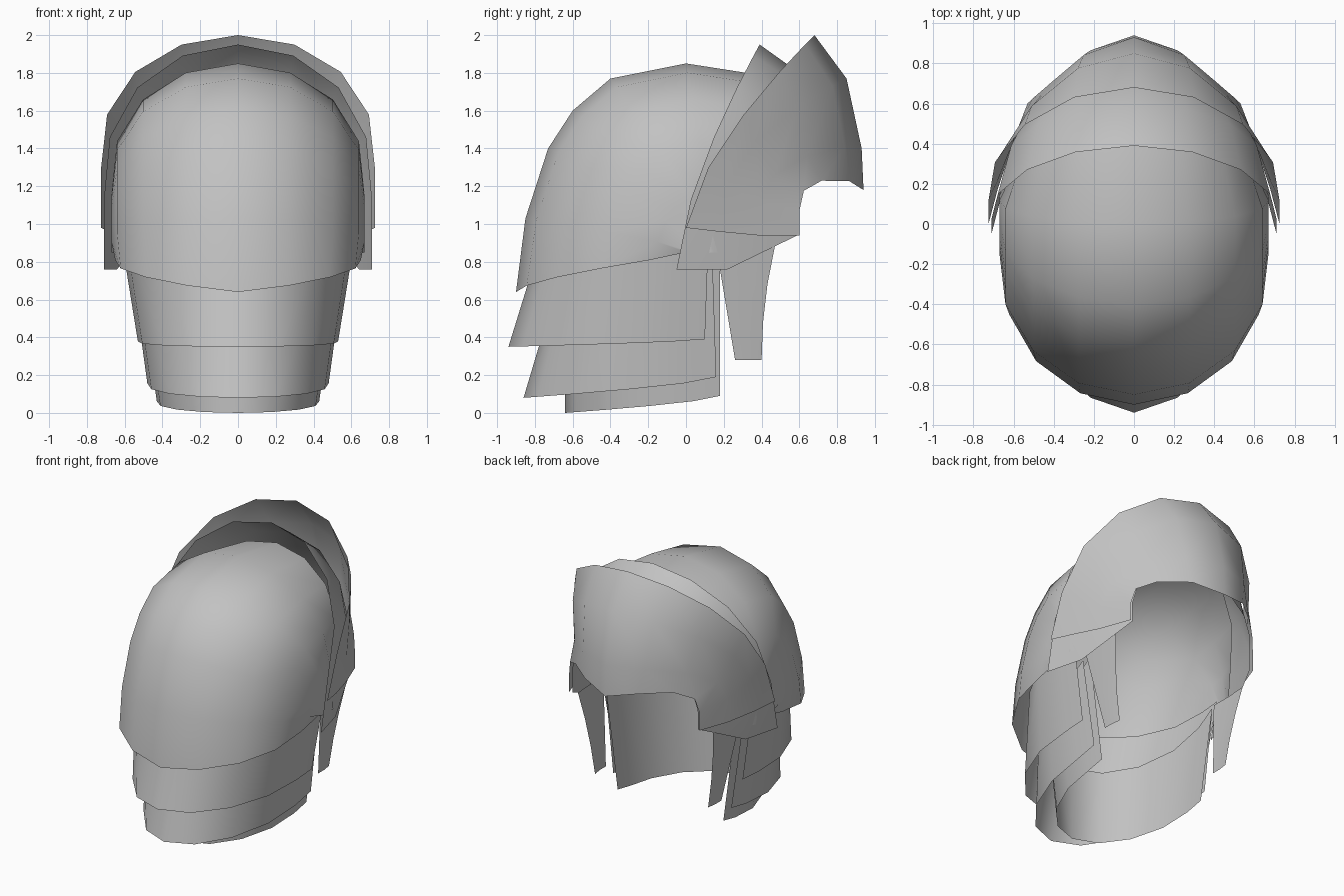
import bpy
import bmesh
import math
from mathutils import Vector

default_cube = bpy.data.objects.get("Cube")
if default_cube:
    bpy.data.objects.remove(default_cube, do_unlink=True)

steel = bpy.data.materials.new("plain_grey_steel")
steel.use_nodes = True
steel_colour = (0.54, 0.54, 0.54, 1)
steel.diffuse_color = steel_colour
steel.node_tree.nodes["Principled BSDF"].inputs["Base Color"].default_value = steel_colour

ARC_STEPS = 5


def arc(centre, side, half_width, sweep=1.5, arch=0):
    """Half of a curved edge, from its centre (y, z) round to its side (y, z).

    A higher sweep brings the edge back sooner; arch lifts its middle.
    """
    points = []
    for step in range(ARC_STEPS + 1):
        angle = math.pi / 2 * step / ARC_STEPS
        fall = math.cos(angle)
        x = half_width * math.sin(min(angle * 1.35, math.pi / 2))
        y = side[0] + (centre[0] - side[0]) * fall ** sweep
        z = side[1] + (centre[1] - side[1]) * fall
        points.append((x, y, z + arch * math.sin(2 * angle)))
    return points


def shell(name, rows):
    """Loft the left half of a thin plate through rows of points, then mirror it."""
    mesh = bpy.data.meshes.new(name)
    bm = bmesh.new()
    grid = [[bm.verts.new(point) for point in row] for row in rows]
    for lower, upper in zip(grid, grid[1:]):
        for i in range(len(lower) - 1):
            bm.faces.new((lower[i], lower[i + 1], upper[i + 1], upper[i]))

    # Turn every face outward from the middle of the head
    middle = Vector((0, 0, 0.9))
    bm.normal_update()
    for face in bm.faces:
        if face.normal.dot(face.calc_center_median() - middle) < 0:
            face.normal_flip()
    bm.to_mesh(mesh)
    bm.free()

    mesh.materials.append(steel)
    plate = bpy.data.objects.new(name, mesh)
    bpy.context.collection.objects.link(plate)
    plate.modifiers.new("left_right_mirror", "MIRROR")
    bpy.ops.object.select_all(action="DESELECT")
    plate.select_set(True)
    bpy.context.view_layer.objects.active = plate
    bpy.ops.object.shade_smooth_by_angle(angle=math.radians(50))


# Rounded skull: arcs from the lower back rim, over the crown, to the front
crown_line = [(-0.85, 1.03), (-0.73, 1.4), (-0.6, 1.6), (-0.4, 1.77), (0, 1.85)]
skull = [arc((-0.9, 0.64), (0, 0.85), half_width=0.65, sweep=1.3, arch=0.04)]
for i, crown in enumerate(crown_line):
    skull.append(arc(crown, (0.03 * (i + 1), 0.85), half_width=0.67, sweep=1.35))
skull.append(arc((0.45, 1.78), (0.3, 0.85), half_width=0.57))
shell("skull_dome", skull)

# Middle band: arcs from its raised edge down beneath the outer plate
shell("brow_band", [
    arc(centre=(0.39, 1.95), side=(-0.05, 0.76), half_width=0.71),
    arc(centre=(0.6, 1.8), side=(0.22, 0.76), half_width=0.64),
    arc(centre=(0.8, 1.3), side=(0.59, 0.94), half_width=0.51, sweep=4, arch=0.05),
])

# Outer plate: arcs from its peaked edge to the rim of the face opening
shell("visor", [
    arc(centre=(0.68, 2), side=(0, 0.98), half_width=0.725),
    arc(centre=(0.85, 1.77), side=(0.17, 0.96), half_width=0.68, sweep=2.3),
    arc(centre=(0.93, 1.4), side=(0.38, 0.94), half_width=0.61, sweep=3.5, arch=0.05),
    arc(centre=(0.94, 1.18), side=(0.6, 0.94), half_width=0.53, sweep=5, arch=0.1),
])

# Three overlapping neck plates, each hanging from a hidden upper edge to its hem
shell("upper_neck_plate", [
    arc(centre=(-0.94, 0.35), side=(0.1, 0.39), half_width=0.53),
    arc(centre=(-0.77, 0.9), side=(0.12, 0.95), half_width=0.62),
])
shell("middle_neck_plate", [
    arc(centre=(-0.86, 0.08), side=(0.16, 0.19), half_width=0.48),
    arc(centre=(-0.72, 0.55), side=(0.14, 0.82), half_width=0.56),
])
shell("lower_neck_plate", [
    arc(centre=(-0.64, 0), side=(0.18, 0.09), half_width=0.43),
    arc(centre=(-0.65, 0.55), side=(0.18, 0.84), half_width=0.53),
])

# Narrow cheek straps, tapering downward behind the face opening
straps = []
for level in range(4):
    drop = level / 3
    back = 0.16 + 0.1 * drop
    front = 0.4 + 0.07 * (1 - drop) ** 2
    x = 0.56 - 0.09 * drop
    z = 0.88 - 0.6 * drop
    straps.append([(x, back, z), (x, (back + front) / 2, z), (x - 0.01, front, z)])
shell("cheek_straps", straps)
